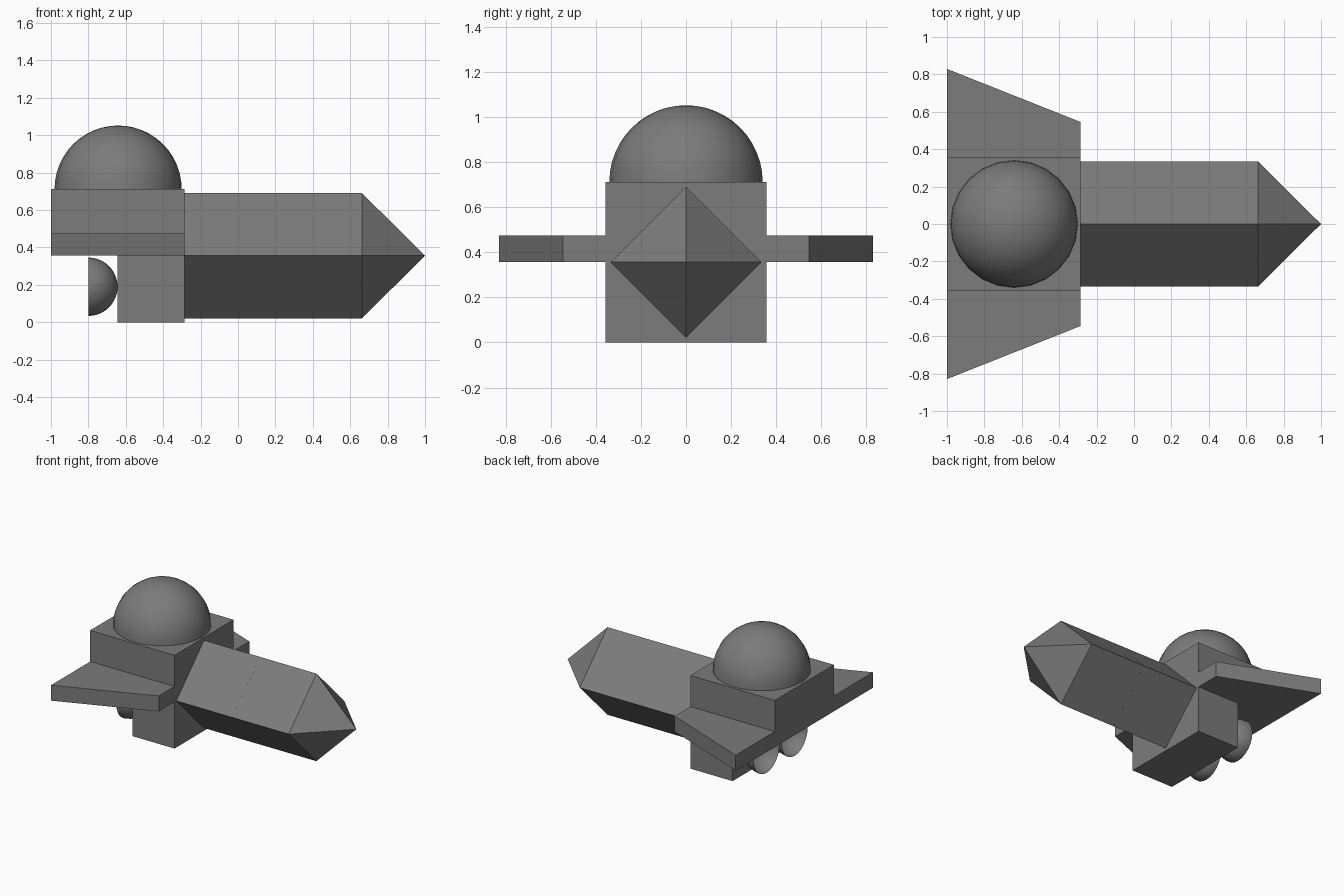
import bpy, bmesh
from math import pi
from mathutils import Matrix, Vector

if "Cube" in bpy.data.objects:
    bpy.data.objects.remove(bpy.data.objects["Cube"])

dark = bpy.data.materials.new("dark_grey")
dark.diffuse_color = (0.2, 0.2, 0.2, 1)
dark.use_nodes = True
dark.node_tree.nodes["Principled BSDF"].inputs["Base Color"].default_value = dark.diffuse_color


def finish(name, bm, smooth=False, recalc=True):
    if recalc:
        bmesh.ops.recalc_face_normals(bm, faces=bm.faces[:])
    mesh = bpy.data.meshes.new(name)
    bm.to_mesh(mesh)
    bm.free()
    mesh.materials.append(dark)
    obj = bpy.data.objects.new(name, mesh)
    bpy.context.collection.objects.link(obj)
    if smooth:
        bpy.ops.object.select_all(action='DESELECT')
        bpy.context.view_layer.objects.active = obj
        obj.select_set(True)
        bpy.ops.object.shade_smooth_by_angle(angle=pi / 5)
    return obj


def extrude_profile(name, points, offset):
    bm = bmesh.new()
    face = bm.faces.new([bm.verts.new(p) for p in points])
    result = bmesh.ops.extrude_face_region(bm, geom=[face], use_keep_orig=True)
    moved = [v for v in result["geom"] if isinstance(v, bmesh.types.BMVert)]
    bmesh.ops.translate(bm, verts=moved, vec=Vector(offset))
    return finish(name, bm)


def hemisphere(name, radius, location, rotation=Matrix()):
    # Open half shell
    bm = bmesh.new()
    bmesh.ops.create_uvsphere(bm, u_segments=24, v_segments=24, radius=radius)
    lower = [v for v in bm.verts if v.co.z < -1e-4]
    bmesh.ops.delete(bm, geom=lower, context='VERTS')
    bm.transform(Matrix.Translation(location) @ rotation)
    return finish(name, bm, smooth=True, recalc=False)


AXIS_Z, R = 0.356, 0.335


def diamond(x, r=R):
    return [(x, r, AXIS_Z), (x, 0, AXIS_Z + r), (x, -r, AXIS_Z), (x, 0, AXIS_Z - r)]


# Stepped rear body
body = [(-1, 0.356), (-0.643, 0.356), (-0.643, 0), (-0.287, 0), (-0.287, 0.712), (-1, 0.712)]
extrude_profile("rear_body", [(x, -0.356, z) for x, z in body], (0, 0.712, 0))

# Canopy dome
hemisphere("canopy_dome", 0.34, (-0.641, 0, 0.712))

# Diamond-section fuselage in two lengths
extrude_profile("fuselage_rear", diamond(-0.287), (0.475, 0, 0))
extrude_profile("fuselage_front", diamond(0.188, R - 0.0005), (0.475, 0, 0))

# Pointed nose
bm = bmesh.new()
base = [bm.verts.new(p) for p in diamond(0.663, R - 0.0005)]
tip = bm.verts.new((1.0, 0, AXIS_Z))
bm.faces.new(base)
for i in range(4):
    bm.faces.new((base[i], base[(i + 1) % 4], tip))
finish("nose_cone", bm)

# Wings and rear thrusters, one per side
for side, s in (("left", 1), ("right", -1)):
    wing = [(-1, 0.356), (-0.287, 0.356), (-0.287, 0.546), (-1, 0.829)]
    extrude_profile(f"{side}_wing", [(x, s * y, 0.356) for x, y in wing], (0, 0, 0.118))
    hemisphere(f"{side}_thruster", 0.156, (-0.8, s * 0.17, 0.19), Matrix.Rotation(pi / 2, 4, 'Y'))
